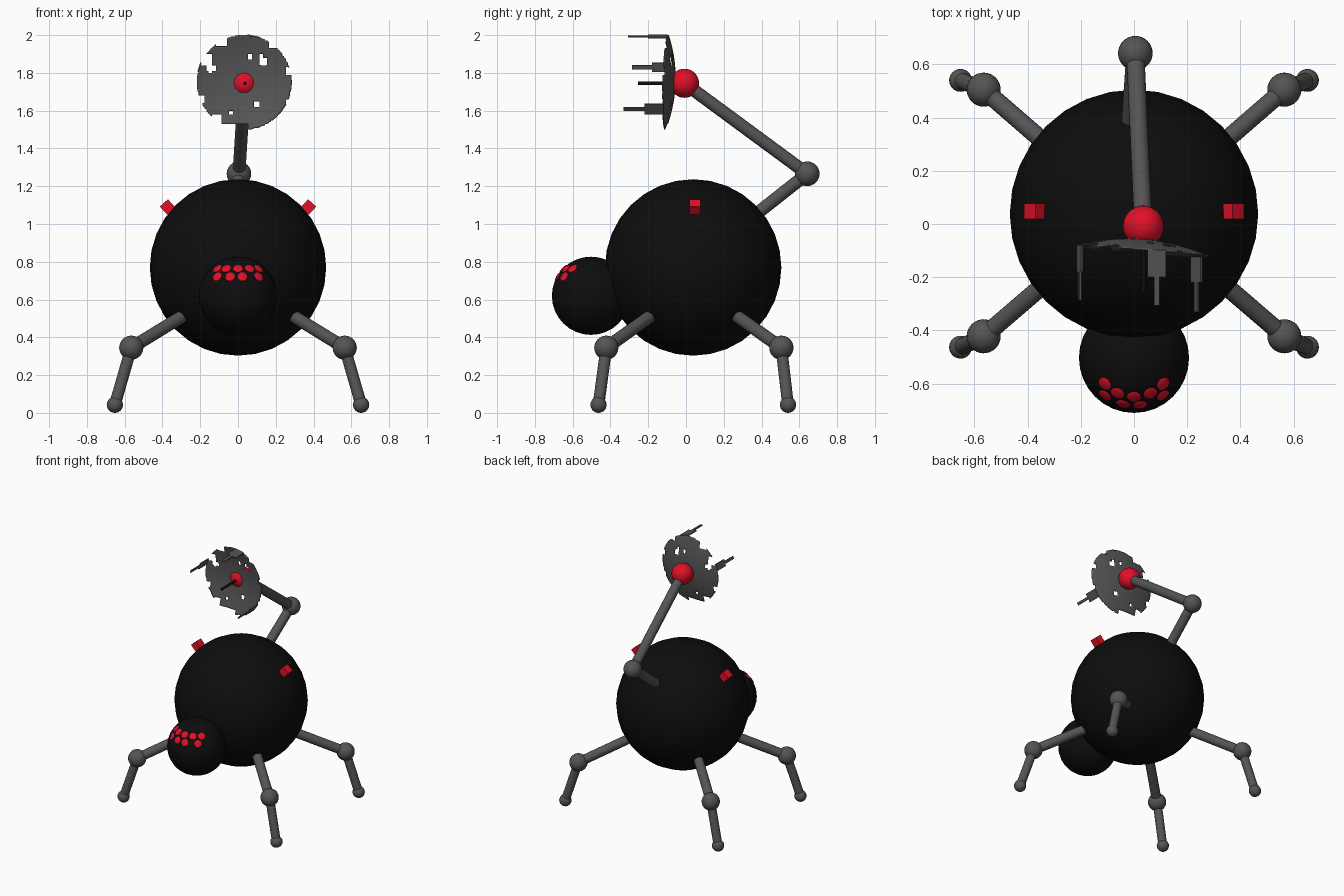
import bpy, bmesh, math
from mathutils import Vector

if "Cube" in bpy.data.objects:
    bpy.data.objects.remove(bpy.data.objects["Cube"])


def material(name, rgb):
    m = bpy.data.materials.new(name)
    m.diffuse_color = (*rgb, 1)
    m.use_nodes = True
    m.node_tree.nodes["Principled BSDF"].inputs["Base Color"].default_value = m.diffuse_color
    return m


BLACK = material("black", (0.004, 0.004, 0.004))
GREY = material("dark_grey", (0.09, 0.09, 0.09))
RED = material("red", (0.75, 0.005, 0.02))


def finish(name, mat):
    ob = bpy.context.object
    ob.name = name
    ob.data.materials.append(mat)
    bpy.ops.object.shade_smooth_by_angle(angle=math.radians(35))
    return ob


def ball(name, loc, r, mat, seg=32):
    bpy.ops.mesh.primitive_uv_sphere_add(segments=seg, ring_count=seg // 2, radius=r, location=loc)
    return finish(name, mat)


def rod(name, a, b, r, mat=GREY, seg=24):
    a, b = Vector(a), Vector(b)
    d = b - a
    bpy.ops.mesh.primitive_cylinder_add(vertices=seg, radius=r, depth=d.length, location=(a + b) / 2,
                                        rotation=d.to_track_quat('Z', 'Y').to_euler())
    return finish(name, mat)


# Body and head
ball("body", (0, 0.038, 0.77), 0.467, BLACK)
HEAD, HEAD_R = Vector((0, -0.503, 0.62)), 0.207
ball("head", HEAD, HEAD_R, BLACK)

# Two rows of flat red eyes lying on the head
rows = [(0.765, (-0.11, -0.062, 0, 0.062, 0.11)), (0.722, (-0.11, -0.042, 0.024, 0.11))]
for z, xs in rows:
    for x in xs:
        dz = z - HEAD.z
        n = Vector((x, -math.sqrt(HEAD_R ** 2 - x * x - dz * dz), dz)).normalized()
        eye = ball("eye", HEAD + n * (HEAD_R - 0.002), 0.027, RED, 16)
        eye.scale = (1, 1, 0.25)
        eye.rotation_euler = n.to_track_quat('Z', 'Y').to_euler()

# Four legs: thigh, knee, shin, foot
for side in (-1, 1):
    for label, hip_y, knee_y, foot_y in (("front", -0.10, -0.422, -0.463), ("back", 0.18, 0.505, 0.54)):
        hip = (side * 0.19, hip_y, 0.575)
        knee = (side * 0.565, knee_y, 0.345)
        foot = (side * 0.652, foot_y, 0.043)
        rod(label + "_thigh", hip, knee, 0.034)
        ball(label + "_knee", knee, 0.064, GREY)
        rod(label + "_shin", knee, foot, 0.031)
        ball(label + "_foot", foot, 0.043, GREY, 24)
    # Red cube on each shoulder
    bpy.ops.mesh.primitive_cube_add(size=0.058, location=(side * 0.373, 0.048, 1.09),
                                    rotation=(0, side * math.radians(42), 0))
    finish("shoulder_block", RED)

# Folded arm carrying the dish
ELBOW, HUB = (0.005, 0.642, 1.266), (0.035, -0.008, 1.745)
rod("lower_arm", (-0.02, 0.28, 0.98), ELBOW, 0.034)
ball("elbow", ELBOW, 0.065, GREY)
rod("upper_arm", ELBOW, HUB, 0.034)
ball("dish_hub", HUB, 0.077, RED)
rod("dish_needle", (0.037, -0.06, 1.745), (0.037, -0.255, 1.745), 0.009, BLACK, 12)

# Broken dish: fine grid on a shallow bowl with square bites taken out
CX, CZ, R, STEP = 0.033, 1.75, 0.25, 0.01


def bowl_y(dx, dz):
    return -0.062 - 0.7 * (dx * dx + dz * dz) - 0.08 * dx + 0.03 * dz


# Bites as (centre dx, centre dz, half width, half height)
bites = [(-0.17, 0.075, .025, .014), (-0.185, 0.07, .01, .02), (0.10, 0.11, .018, .016),
         (0.09, 0.125, .012, .02), (0.065, -0.115, .012, .016), (-0.07, -0.16, .012, .01),
         (0.03, 0.135, .01, .018), (-0.20, 0.12, .025, .03), (-0.12, 0.21, .025, .02),
         (0.24, 0.06, .022, .02), (0.15, 0.20, .022, .02), (0.24, -0.10, .02, .015),
         (-0.05, -0.25, .07, .03), (-0.15, -0.20, .025, .025), (-0.23, -0.09, .02, .02)]

bm = bmesh.new()
verts = {}


def grid_vert(i, j):
    if (i, j) not in verts:
        dx, dz = i * STEP, j * STEP
        r = math.hypot(dx, dz)
        if r > R:
            dx, dz = dx * R / r, dz * R / r
        verts[i, j] = bm.verts.new((CX + dx, bowl_y(dx, dz), CZ + dz))
    return verts[i, j]


N = int(R / STEP) + 1
for i in range(-N, N):
    for j in range(-N, N):
        dx, dz = (i + 0.5) * STEP, (j + 0.5) * STEP
        if math.hypot(dx, dz) > R:
            continue
        if any(abs(dx - bx) < w and abs(dz - bz) < h for bx, bz, w, h in bites):
            continue
        bm.faces.new([grid_vert(*c) for c in ((i, j), (i + 1, j), (i + 1, j + 1), (i, j + 1))])
me = bpy.data.meshes.new("dish")
bm.to_mesh(me)
bm.free()
dish = bpy.data.objects.new("dish", me)
bpy.context.collection.objects.link(dish)
bpy.context.view_layer.objects.active = dish
dish.select_set(True)
dish.modifiers.new("thickness", 'SOLIDIFY').thickness = 0.005
finish("dish", GREY)


# Stepped prongs bent forward from the dish rim
def box(name, loc, size, ang):
    bpy.ops.mesh.primitive_cube_add(size=1, location=loc, rotation=(0, ang, 0))
    ob = finish(name, GREY)
    ob.scale = size


prongs = [(0.052, 0.243, -0.20, -0.307, 0.07), (-0.237, 0.08, -0.18, -0.285, 0.05),
          (0.202, -0.142, -0.22, -0.33, 0.065)]
for dx, dz, mid, tip, width in prongs:
    ang = math.atan2(dx, dz)
    root = bowl_y(dx, dz) + 0.005
    box("prong_base", (CX + dx, (root + mid) / 2, CZ + dz), (width, root - mid, 0.008), ang)
    box("prong_tip", (CX + dx, (mid + tip) / 2, CZ + dz), (0.02, mid - tip, 0.008), ang)
